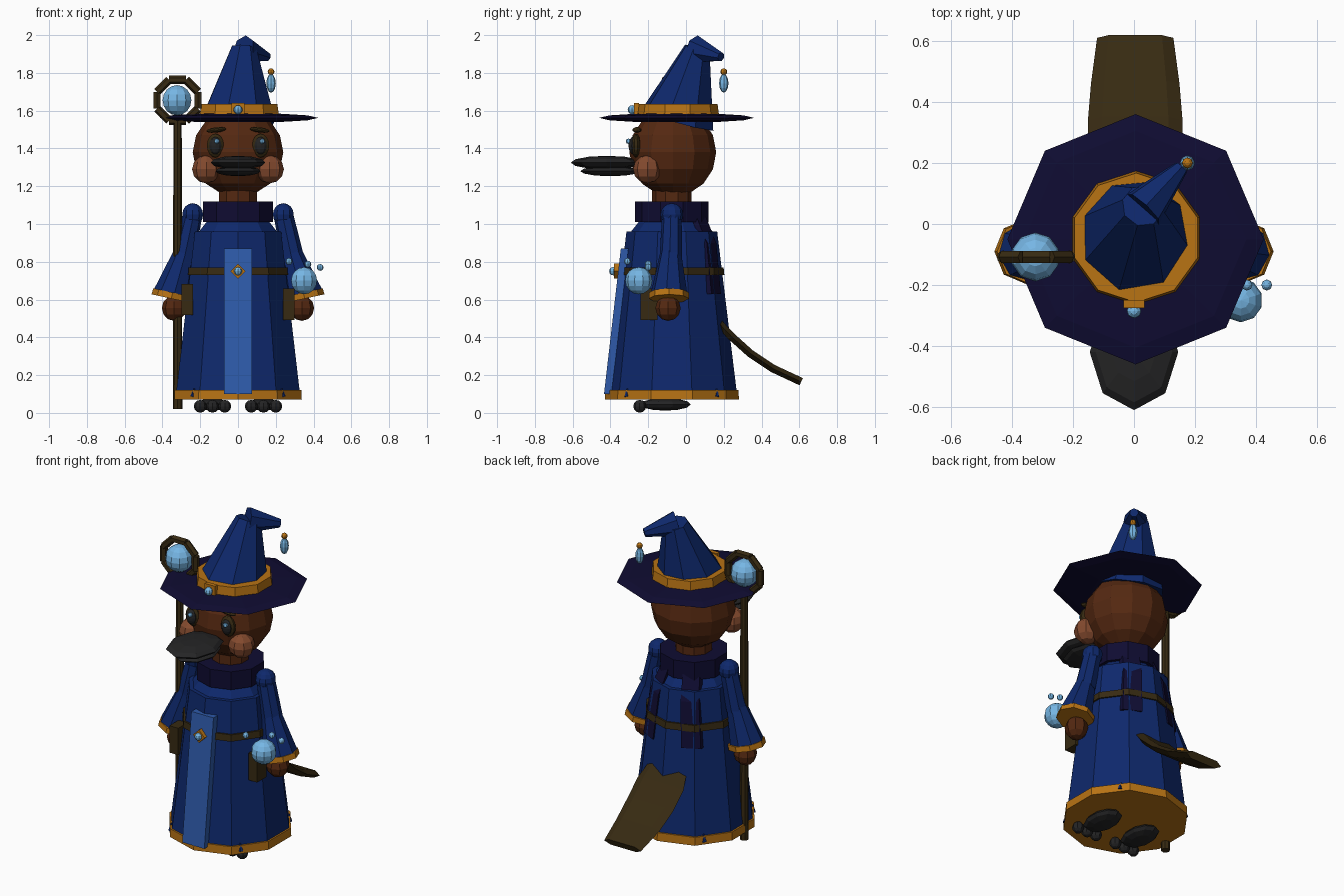
import bpy, bmesh, math
from mathutils import Vector, Matrix

if "Cube" in bpy.data.objects:
    bpy.data.objects.remove(bpy.data.objects["Cube"])


def colour(name, r, g, b):
    m = bpy.data.materials.new(name)
    lin = [((c / 255 + 0.055) / 1.055) ** 2.4 if c > 10 else c / 255 / 12.92 for c in (r, g, b)]
    m.diffuse_color = (*lin, 1)
    m.use_nodes = True
    m.node_tree.nodes["Principled BSDF"].inputs["Base Color"].default_value = m.diffuse_color
    return m


BLUE = colour("robe_blue", 14, 40, 108)
NAVY = colour("deep_navy", 15, 12, 50)
PANEL = colour("panel_blue", 46, 90, 170)
GOLD = colour("amber_gold", 184, 115, 20)
SKY = colour("crystal_blue", 118, 182, 228)
FUR = colour("brown_fur", 84, 40, 17)
CHEEK = colour("light_brown", 132, 74, 46)
BLACK = colour("charcoal", 36, 36, 37)
WOOD = colour("dark_wood", 55, 42, 18)
C = -0.075   # body axis y


def finish(name, bm, mat):
    bmesh.ops.recalc_face_normals(bm, faces=bm.faces)
    me = bpy.data.meshes.new(name)
    bm.to_mesh(me)
    bm.free()
    me.materials.append(mat)
    ob = bpy.data.objects.new(name, me)
    bpy.context.collection.objects.link(ob)
    return ob


def ball(name, loc, r, mat, seg=10, rings=8, rot=(0, 0, 0)):
    r = r if isinstance(r, tuple) else (r, r, r)
    bm = bmesh.new()
    bmesh.ops.create_uvsphere(bm, u_segments=seg, v_segments=rings, radius=1)
    ob = finish(name, bm, mat)
    ob.location, ob.scale, ob.rotation_euler = loc, r, rot
    return ob


def loft(name, rings, mat):
    """Skin a list of matching point rings and cap both ends."""
    bm = bmesh.new()
    vs = [[bm.verts.new(p) for p in ring] for ring in rings]
    n = len(vs[0])
    for a, b in zip(vs, vs[1:]):
        for i in range(n):
            j = (i + 1) % n
            bm.faces.new((a[i], a[j], b[j], b[i]))
    bm.faces.new(vs[0])
    bm.faces.new(vs[-1])
    return finish(name, bm, mat)


def frustum(name, p, q, r1, r2, mat, n=10):
    """Cone section from p to q."""
    p, q = Vector(p), Vector(q)
    rot = (q - p).to_track_quat('Z', 'Y')
    ang = [math.pi / 2 + math.tau * i / n for i in range(n)]
    rings = [[c + rot @ Vector((r * math.cos(a), r * math.sin(a), 0)) for a in ang]
             for c, r in ((p, r1), (q, r2))]
    return loft(name, rings, mat)


def box(name, loc, size, mat, rot=(0, 0, 0)):
    bm = bmesh.new()
    bmesh.ops.create_cube(bm, size=1)
    ob = finish(name, bm, mat)
    ob.location, ob.scale, ob.rotation_euler = loc, size, rot
    return ob


# Robe, hem and belt
frustum("robe", (0, C, 0.10), (0, C, 0.96), 0.345, 0.24, BLUE)
frustum("robe_yoke", (0, C, 0.955), (0, C, 1.03), 0.22, 0.16, BLUE)
frustum("hem", (0, C, 0.07), (0, C, 0.12), 0.355, 0.353, GOLD)
frustum("belt", (0, C, 0.73), (0, C, 0.77), 0.278, 0.274, WOOD)
for k in range(4):
    a = math.pi / 4 + k * math.pi / 2
    x, y = 0.335 * math.cos(a), C + 0.335 * math.sin(a)
    frustum("hem_fold", (x, y, 0.085), (x * 0.98, y, 0.13), 0.016, 0.004, BLUE, 6)


# Front panel with buckle
def panel_edge(z, y):
    return [(-0.075, y, z), (0.075, y, z), (0.075, y + 0.04, z), (-0.075, y + 0.04, z)]


loft("front_panel", [panel_edge(0.10, -0.434), panel_edge(0.87, -0.345)], PANEL)
box("belt_buckle", (0, -0.365, 0.75), (0.056, 0.03, 0.056), GOLD, (0, math.pi / 4, 0))
ball("buckle_gem", (0, -0.385, 0.75), 0.022, SKY, 8, 6)

# Scarf, its tails and the neck
frustum("scarf", (0, C, 1.01), (0, C, 1.12), 0.195, 0.195, NAVY)
frustum("neck", (0, C, 1.05), (0, C, 1.22), 0.105, 0.105, FUR)
for s in (-1, 1):
    def strip(z, x, y, w):
        return [(s * (x + dx), y + dy, z) for dx, dy in
                ((-w, 0.03), (w, -0.02), (w, -0.05), (-w, 0.0))]
    loft("scarf_tail", [strip(1.04, 0.09, 0.075, 0.04), strip(0.9, 0.12, 0.13, 0.045),
                        strip(0.63, 0.145, 0.155, 0.05)], NAVY)

# Head and face
ball("head", (0, -0.07, 1.38), (0.24, 0.23, 0.235), FUR, 12, 8)
for s in (-1, 1):
    ball("cheek", (s * 0.168, -0.205, 1.29), 0.075, CHEEK, 8, 6)
    ball("eye_rim", (s * 0.12, -0.265, 1.415), (0.047, 0.025, 0.063), WOOD, 10, 8)
    ball("eye", (s * 0.12, -0.28, 1.415), (0.034, 0.024, 0.046), BLACK, 10, 8)
    ball("eye_glint", (s * 0.12 + 0.008, -0.305, 1.438), 0.014, SKY, 6, 5)
    ball("brow", (s * 0.115, -0.26, 1.498), (0.053, 0.024, 0.014), WOOD, 8, 6, (0, s * 0.12, 0))
ball("upper_bill", (0, -0.42, 1.325), (0.145, 0.19, 0.036), BLACK, 8, 6)
ball("lower_bill", (0, -0.40, 1.28), (0.12, 0.16, 0.027), BLACK, 8, 6)

# Hat
ball("hat_brim", (0.005, -0.05, 1.562), (0.42, 0.41, 0.026), NAVY, 8, 6)
frustum("hat_band", (0.007, -0.045, 1.575), (0.007, -0.045, 1.635), 0.22, 0.212, GOLD)
frustum("hat_cone", (0.0, -0.045, 1.55), (0.03, 0.06, 1.93), 0.205, 0.07, BLUE, 8)
frustum("hat_tip", (0.03, 0.05, 1.925), (0.155, 0.185, 1.885), 0.075, 0.025, BLUE, 7)
box("hat_buckle", (0, -0.262, 1.605), (0.07, 0.025, 0.07), GOLD)
ball("hat_gem", (0, -0.285, 1.605), 0.024, SKY, 8, 6)
ball("charm_bead", (0.175, 0.2, 1.806), 0.018, GOLD, 8, 6)
ball("charm_crystal", (0.175, 0.2, 1.745), (0.025, 0.025, 0.05), SKY, 8, 6)

# Arms, hands, pouches and feet
for s in (-1, 1):
    ball("shoulder", (s * 0.24, C, 1.05), (0.058, 0.06, 0.06), BLUE, 10, 8)
    frustum("upper_arm", (s * 0.24, C, 1.05), (s * 0.29, -0.08, 0.82), 0.052, 0.06, BLUE, 8)
    frustum("sleeve", (s * 0.275, -0.08, 0.88), (s * 0.35, -0.09, 0.63), 0.05, 0.098, BLUE, 8)
    frustum("cuff", (s * 0.346, -0.09, 0.637), (s * 0.353, -0.09, 0.605), 0.105, 0.107, GOLD, 8)
    ball("hand", (s * 0.338, -0.095, 0.555), (0.065, 0.067, 0.068), FUR, 8, 6)
    box("pouch", (s * 0.268, -0.195, 0.6 if s < 0 else 0.575), (0.06, 0.09, 0.165), WOOD)
    ball("foot", (s * 0.135, -0.11, 0.045), (0.085, 0.135, 0.033), BLACK, 10, 6)
    for d in (-0.065, 0, 0.065):
        ball("toe", (s * 0.135 + d, -0.245, 0.035), 0.034, BLACK, 8, 6)

# Floating orb with sparks
ball("magic_orb", (0.35, -0.25, 0.70), 0.072, SKY, 10, 8)
for p in ((0.435, -0.2, 0.77), (0.27, -0.31, 0.802), (0.37, -0.2, 0.787)):
    ball("spark", p, 0.018, SKY, 8, 6)

# Staff with a ring of straight segments around a crystal
SX, SY, SZ = -0.32, -0.108, 1.655
frustum("staff", (SX, SY, 0.02), (SX, SY, 1.56), 0.025, 0.022, WOOD, 8)
for k in range(8):
    pts = [(SX + 0.117 * math.cos(a), SY, SZ + 0.117 * math.sin(a))
           for a in (math.pi / 8 + k * math.pi / 4, math.pi / 8 + (k + 1) * math.pi / 4)]
    frustum("staff_ring_segment", pts[0], pts[1], 0.022, 0.022, WOOD, 6)
ball("staff_crystal", (SX - 0.003, SY, SZ), 0.08, SKY, 10, 8)

# Paddle tail: a flat slab swept along a curve
path = [(0.15, 0.50, 0.12), (0.24, 0.405, 0.155), (0.34, 0.315, 0.155),
        (0.46, 0.235, 0.145), (0.61, 0.165, 0.125)]
rings = []
for i, (y, z, w) in enumerate(path):
    a, b = path[max(i - 1, 0)], path[min(i + 1, len(path) - 1)]
    t = Vector((0, b[0] - a[0], b[1] - a[1])).normalized()
    n = Vector((0, -t.z, t.y)) * 0.021
    c = Vector((0.004, y, z))
    rings.append([c + Vector((dx * w, 0, 0)) + n * h for dx, h in
                  ((-1, 0), (-0.7, 1), (0.7, 1), (1, 0), (0.7, -1), (-0.7, -1))])
loft("tail", rings, WOOD)
